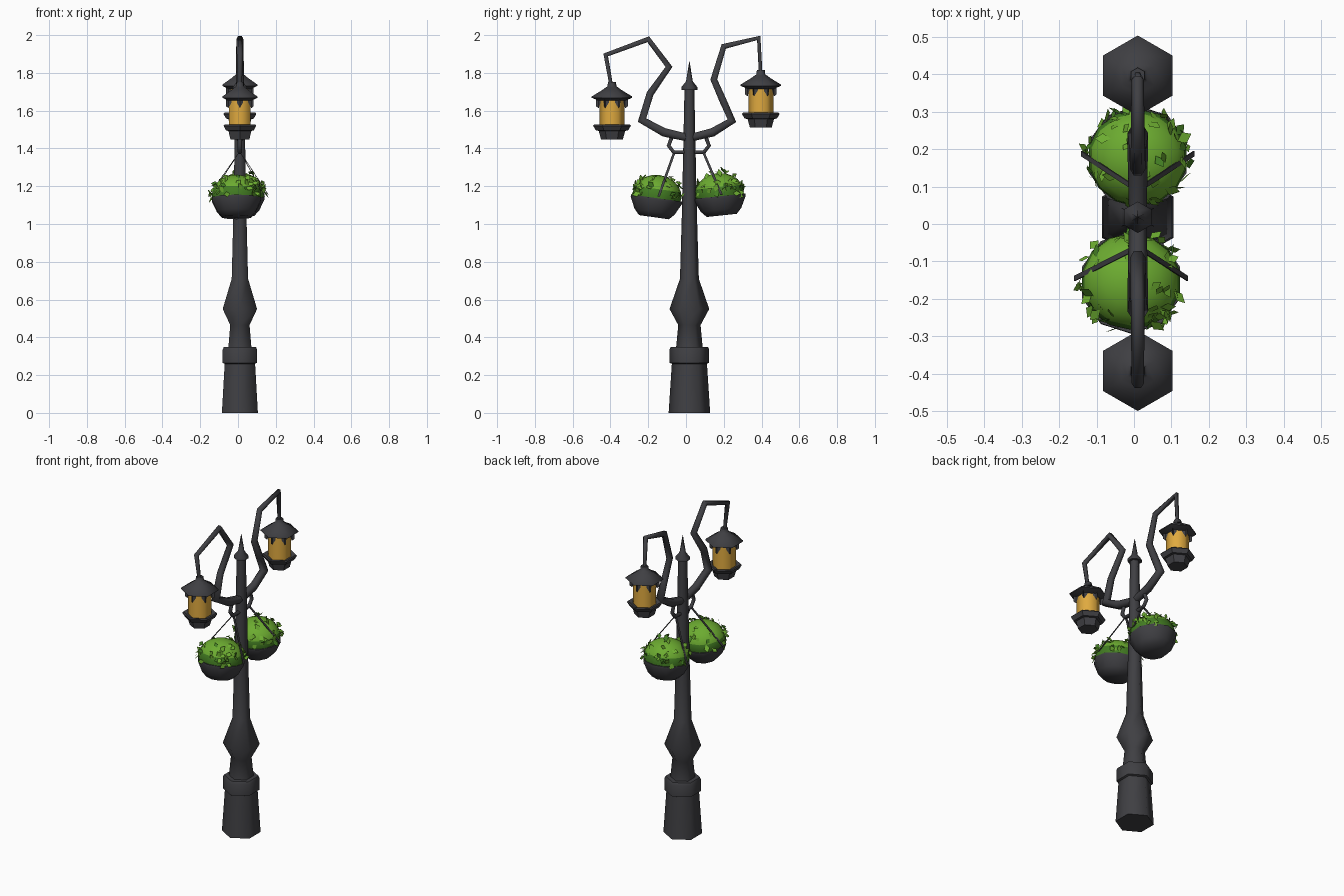
import bpy, bmesh, math, random
from mathutils import Vector, Matrix

if "Cube" in bpy.data.objects:
    bpy.data.objects.remove(bpy.data.objects["Cube"])

random.seed(4)
CX, CY = 0.01, 0.018


def material(name, rgb):
    m = bpy.data.materials.new(name)
    m.diffuse_color = (*rgb, 1)
    m.use_nodes = True
    m.node_tree.nodes["Principled BSDF"].inputs["Base Color"].default_value = m.diffuse_color
    return m


IRON = material("dark iron", (0.05, 0.05, 0.056))
AMBER = material("amber glass", (0.74, 0.4, 0.05))
GREEN = material("leaf green", (0.15, 0.41, 0.03))
DARK_GREEN = material("shaded green", (0.055, 0.2, 0.016))


def finish(name, bm, mats, smooth=None):
    bmesh.ops.recalc_face_normals(bm, faces=bm.faces)
    me = bpy.data.meshes.new(name)
    bm.to_mesh(me)
    bm.free()
    for m in mats:
        me.materials.append(m)
    if smooth:
        me.shade_smooth()
        me.set_sharp_from_angle(angle=math.radians(smooth))
    ob = bpy.data.objects.new(name, me)
    bpy.context.collection.objects.link(ob)
    return ob


def lathe(name, profile, sides, mat, at, smooth=None):
    """Profile of (radius, z) spun round the z axis; a corner points along y."""
    bm = bmesh.new()
    rings = []
    for r, z in profile:
        rings.append([bm.verts.new((r * math.cos(a), r * math.sin(a), z))
                      for a in (math.pi / 2 + 2 * math.pi * k / sides for k in range(sides))])
    for a, b in zip(rings, rings[1:]):
        for k in range(sides):
            n = (k + 1) % sides
            bm.faces.new((a[k], a[n], b[n], b[k]))
    bm.faces.new(rings[0])
    bm.faces.new(rings[-1])
    ob = finish(name, bm, [mat], smooth)
    ob.location = at
    return ob


def tube(name, pts, depth, radii=None):
    """Six-sided rod along (y, z) points in the plane of the pole."""
    cu = bpy.data.curves.new(name, 'CURVE')
    cu.dimensions = '3D'
    cu.bevel_depth = depth
    cu.bevel_resolution = 1
    cu.use_fill_caps = True
    sp = cu.splines.new('POLY')
    sp.points.add(len(pts) - 1)
    for i, (y, z) in enumerate(pts):
        sp.points[i].co = (CX, y, z, 1)
        sp.points[i].radius = radii[i] if radii else 1
    cu.materials.append(IRON)
    ob = bpy.data.objects.new(name, cu)
    bpy.context.collection.objects.link(ob)


# Pole with stepped base, collar, bulge and spike
lathe("pole", [(0.11, 0), (0.093, 0.26), (0.105, 0.265), (0.105, 0.335), (0.098, 0.35),
               (0.07, 0.35), (0.059, 0.465), (0.105, 0.55), (0.05, 0.71), (0.04, 1.05),
               (0.026, 1.715)], 6, IRON, (CX, CY, 0), 62)
lathe("pole_finial", [(0.042, 1.71), (0.042, 1.725), (0.018, 1.755), (0.001, 1.86)],
      6, IRON, (CX, CY, 0), 62)

# Bent arms and the bracket that carries the baskets
taper = [1.05, 1.2, 1.25, 1.0, 0.95, 0.85, 0.75, 0.5]
tube("left_arm", [(CY, 1.455), (-0.115, 1.485), (-0.233, 1.55), (-0.19, 1.69), (-0.09, 1.832),
                  (-0.2, 1.978), (-0.425, 1.895), (-0.397, 1.74)], 0.022, taper)
tube("right_arm", [(CY, 1.455), (0.14, 1.485), (0.243, 1.547), (0.195, 1.655), (0.147, 1.765),
                   (0.2, 1.94), (0.385, 1.985), (0.395, 1.8)], 0.022, taper)
tube("basket_bracket", [(-0.075, 1.46), (-0.092, 1.415), (-0.065, 1.38), (0.095, 1.38),
                        (0.122, 1.415), (0.105, 1.46)], 0.012)


def lantern(side, y, z):
    at = (CX, y, z)
    lathe(side + "_lantern_roof", [(0.07, 0.205), (0.107, 0.22), (0.107, 0.227), (0.05, 0.262),
                                   (0.03, 0.277), (0.024, 0.28), (0.021, 0.303)], 6, IRON, at, 62)
    lathe(side + "_lantern_glass", [(0.066, 0.06), (0.066, 0.22)], 6, AMBER, at, 62)
    lathe(side + "_lantern_base", [(0.058, 0), (0.07, 0.045), (0.085, 0.047), (0.1, 0.072),
                                   (0.095, 0.078), (0.06, 0.065)], 6, IRON, at)
    # Fretwork plates at each corner under the roof
    bm = bmesh.new()
    for k in range(6):
        a = math.pi / 2 + k * math.pi / 3
        out = Vector((math.cos(a), math.sin(a), 0))
        for d in (-1, 1):
            nxt = Vector((math.cos(a + d * math.pi / 3), math.sin(a + d * math.pi / 3), 0))
            c = out * 0.07
            e = c.lerp(nxt * 0.07, 0.27)
            f = out * 0.084
            up = lambda v, h: bm.verts.new(v + Vector((0, 0, h)))
            bm.faces.new((up(c, 0.165), up(c, 0.22), up(e, 0.22), up(e, 0.195)))
            bm.faces.new((up(c, 0.165), up(f, 0.175), up(f, 0.22), up(c, 0.22)))
    finish(side + "_lantern_fretwork", bm, [IRON]).location = at


lantern("left", -0.392, 1.448)
lantern("right", 0.396, 1.511)


def basket(side, x, y, z, tilt, hook):
    tilt_m = Matrix.Rotation(tilt, 4, 'X')
    place = Matrix.Translation((x, y, z)) @ tilt_m
    # Bowl
    bowl = lathe(side + "_basket_bowl", [(0.08, -0.105), (0.108, -0.075), (0.137, -0.015),
                                         (0.137, -0.003), (0.122, -0.003), (0.11, -0.015)],
                 10, IRON, (0, 0, 0), 50)
    bowl.matrix_world = place
    # Foliage mound: darker round the skirt
    bm = bmesh.new()
    bmesh.ops.create_uvsphere(bm, u_segments=14, v_segments=10, radius=1)
    bmesh.ops.delete(bm, geom=[v for v in bm.verts if v.co.z < -0.4], context='VERTS')
    for v in bm.verts:
        v.co = (v.co.x * 0.134, v.co.y * 0.13, 0.012 + v.co.z * 0.108)
    for f in bm.faces:
        f.material_index = 1 if f.calc_center_median().z < 0.04 else 0
    finish(side + "_foliage", bm, [GREEN, DARK_GREEN], 60).matrix_world = place
    # Scattered leaves, each folded along the middle
    bm = bmesh.new()
    for i in range(60):
        a = random.uniform(0, 2 * math.pi)
        el = random.uniform(-0.1, 0.6) if i % 5 else random.uniform(0.6, 1.3)
        base = Vector((0.13 * math.cos(a) * math.cos(el), 0.126 * math.sin(a) * math.cos(el),
                       0.012 + 0.108 * math.sin(el)))
        nrm = Vector((math.cos(a) * math.cos(el), math.sin(a) * math.cos(el), math.sin(el)))
        d = Vector([random.uniform(-1, 1) for _ in range(3)])
        d = ((d - nrm * d.dot(nrm)).normalized() + nrm * random.uniform(0.15, 0.9)).normalized()
        s = d.cross(nrm).normalized()
        L = random.uniform(0.032, 0.048)
        p = [bm.verts.new(base + q) for q in
             (Vector(), d * L * 0.5 + s * L * 0.35, d * L, d * L * 0.5 - s * L * 0.35)]
        for tri in ((0, 1, 2), (0, 2, 3)):
            bm.faces.new([p[t] for t in tri]).material_index = 1 if i % 6 == 0 else 0
    finish(side + "_leaves", bm, [GREEN, DARK_GREEN]).matrix_world = place
    # Two flat straps from the bracket to the rim
    bm = bmesh.new()
    top = Vector((CX, hook, 1.385))
    for sx in (-1, 1):
        end = Vector((x + sx * 0.15, y + 0.01, z + 0.005))
        rows = []
        for c in (top, end):
            rows.append([bm.verts.new(c + Vector((i * 0.002, j * 0.007, 0)))
                         for i, j in ((-1, -1), (1, -1), (1, 1), (-1, 1))])
        for k in range(4):
            n = (k + 1) % 4
            bm.faces.new((rows[0][k], rows[0][n], rows[1][n], rows[1][k]))
    finish(side + "_basket_straps", bm, [IRON])


basket("left", -0.008, -0.155, 1.14, math.radians(-8), -0.06)
basket("right", 0.01, 0.178, 1.15, math.radians(6), 0.09)
